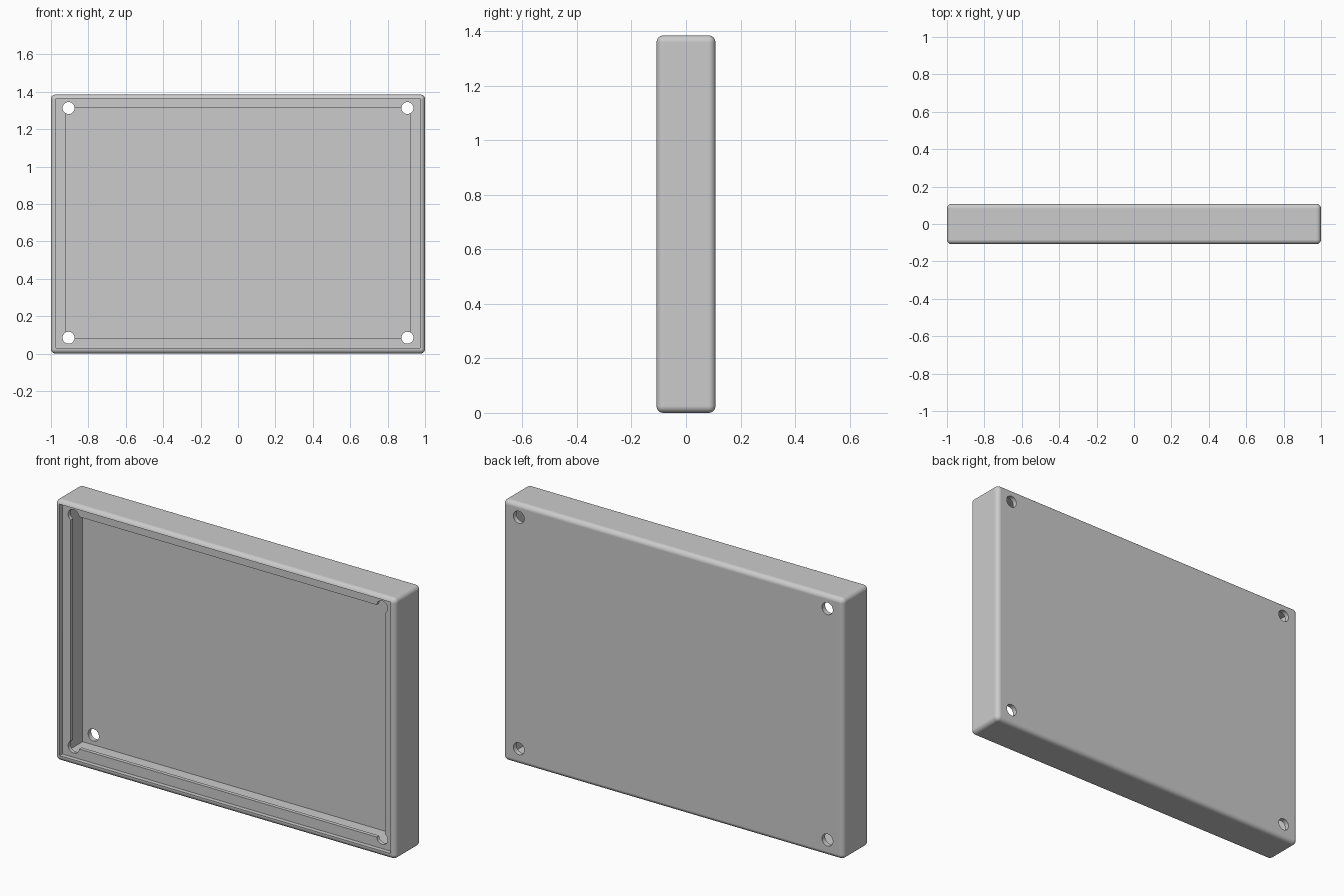
import bpy, math

if "Cube" in bpy.data.objects:
    bpy.data.objects.remove(bpy.data.objects["Cube"], do_unlink=True)

W, D, H = 2.0, 0.216, 1.385
MID = H / 2 + 0.005          # height of the opening's centre
FRONT = -D / 2
LIP, FLANGE, BACK = 0.023, 0.02, 0.026

grey = bpy.data.materials.new("plain grey")
grey.use_nodes = True
colour = (0.6, 0.6, 0.6, 1)
grey.diffuse_color = colour
grey.node_tree.nodes["Principled BSDF"].inputs["Base Color"].default_value = colour


def box(name, width, height, y0, y1, z):
    bpy.ops.mesh.primitive_cube_add(size=1, location=(0, (y0 + y1) / 2, z))
    ob = bpy.context.object
    ob.name = name
    ob.scale = (width, y1 - y0, height)
    bpy.ops.object.transform_apply(location=True, rotation=False, scale=True)
    return ob


def apply(ob, kind, **settings):
    bpy.context.view_layer.objects.active = ob
    mod = ob.modifiers.new(kind.lower(), kind)
    for key, value in settings.items():
        setattr(mod, key, value)
    bpy.ops.object.modifier_apply(modifier=mod.name)


def cut(ob, cutter):
    cutter.hide_render = True
    apply(ob, "BOOLEAN", object=cutter, operation="DIFFERENCE", solver="EXACT")
    bpy.data.objects.remove(cutter, do_unlink=True)


# Rounded outer case
case = box("case", W, H, FRONT, -FRONT, H / 2)
case.data.materials.append(grey)
apply(case, "BEVEL", width=0.025, segments=6, limit_method="ANGLE")

# Shallow lid seat, hollow behind the flange, and flange opening
cut(case, box("lid_seat_cutter", 1.944, 1.334, FRONT - 0.1, FRONT + LIP, MID))
cut(case, box("hollow_cutter", 1.94, 1.33, FRONT + LIP + FLANGE, -FRONT - BACK, MID))
cut(case, box("opening_cutter", 1.846, 1.232, FRONT - 0.1, 0, MID + 0.002))

# Screw holes through the flange and the back
for x in (-0.906, 0.906):
    for z in (0.085, 1.313):
        bpy.ops.mesh.primitive_cylinder_add(vertices=48, radius=0.032, depth=1,
                                            location=(x, 0, z),
                                            rotation=(math.pi / 2, 0, 0))
        cut(case, bpy.context.object)

# Smooth rounding with flat faces kept flat
bpy.ops.object.select_all(action="DESELECT")
case.select_set(True)
bpy.context.view_layer.objects.active = case
bpy.ops.object.shade_smooth_by_angle(angle=math.radians(35))
apply(case, "WEIGHTED_NORMAL", keep_sharp=True, weight=100)
